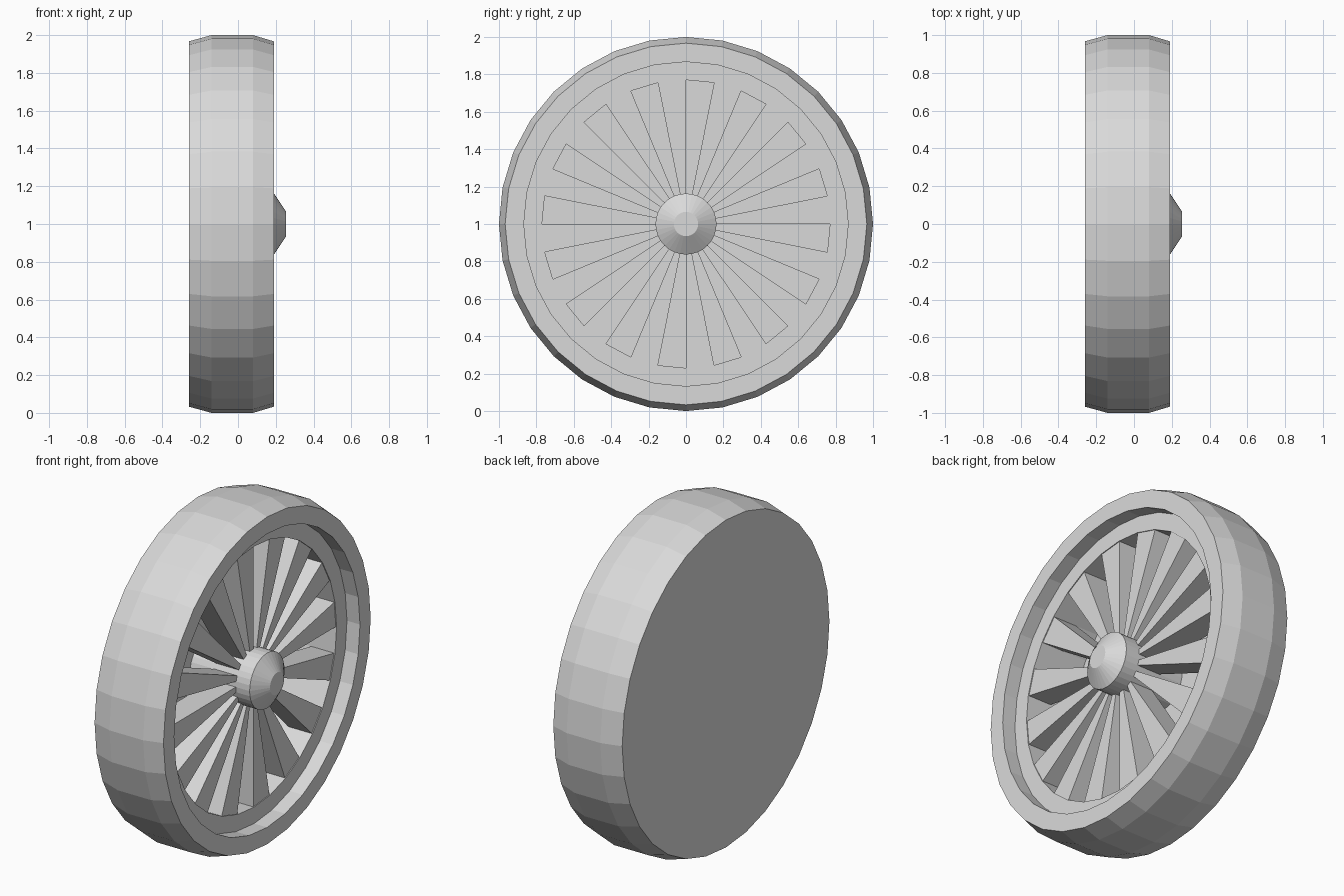
import bpy
import bmesh
from math import cos, sin, pi

SIDES = 32
STEP = 2 * pi / SIDES

cube = bpy.data.objects.get("Cube")
if cube:
    bpy.data.objects.remove(cube)

grey = bpy.data.materials.new("light_grey")
grey.use_nodes = True
grey.diffuse_color = (0.7, 0.7, 0.7, 1)
grey.node_tree.nodes["Principled BSDF"].inputs["Base Color"].default_value = (0.7, 0.7, 0.7, 1)


def on_wheel(x, radius, angle):
    """Point around the axle, which runs along x at height 1."""
    return (x, radius * cos(angle), 1 + radius * sin(angle))


def finish(name, bm):
    bmesh.ops.remove_doubles(bm, verts=bm.verts, dist=0.0001)
    bmesh.ops.recalc_face_normals(bm, faces=bm.faces)
    mesh = bpy.data.meshes.new(name)
    bm.to_mesh(mesh)
    bm.free()
    mesh.materials.append(grey)
    obj = bpy.data.objects.new(name, mesh)
    bpy.context.collection.objects.link(obj)
    return obj


def lathe(name, profile):
    """Turn (x, radius) points about the axle; the two ends are capped."""
    bm = bmesh.new()
    rings = [[bm.verts.new(on_wheel(x, r, i * STEP)) for i in range(SIDES)]
             for x, r in profile]
    for a, b in zip(rings, rings[1:]):
        for i in range(SIDES):
            j = (i + 1) % SIDES
            bm.faces.new((a[i], a[j], b[j], b[i]))
    bm.faces.new(rings[0])
    bm.faces.new(rings[-1])
    return finish(name, bm)


# Tyre with stepped rim, hollow front and closed back
lathe("tyre_and_rim", [(-0.26, 0.967), (-0.14, 1), (0.08, 1), (0.19, 0.967),
                       (0.19, 0.867), (0.105, 0.867), (0.105, 0.77), (-0.2, 0.77)])

# Hub with a conical cap
lathe("hub", [(-0.21, 0.163), (0.19, 0.163), (0.255, 0.065)])

# Wedge spokes, one in every second segment
bm = bmesh.new()
for k in range(0, SIDES, 2):
    start, end = k * STEP, (k + 1) * STEP
    back, front = [
        [bm.verts.new(on_wheel(x, r, a))
         for r, a in ((0.15, start), (0.78, start), (0.78, end), (0.15, end))]
        for x in (-0.05, 0.1)]
    bm.faces.new(back)
    bm.faces.new(front)
    for i in range(4):
        j = (i + 1) % 4
        bm.faces.new((back[i], back[j], front[j], front[i]))
finish("spokes", bm)
